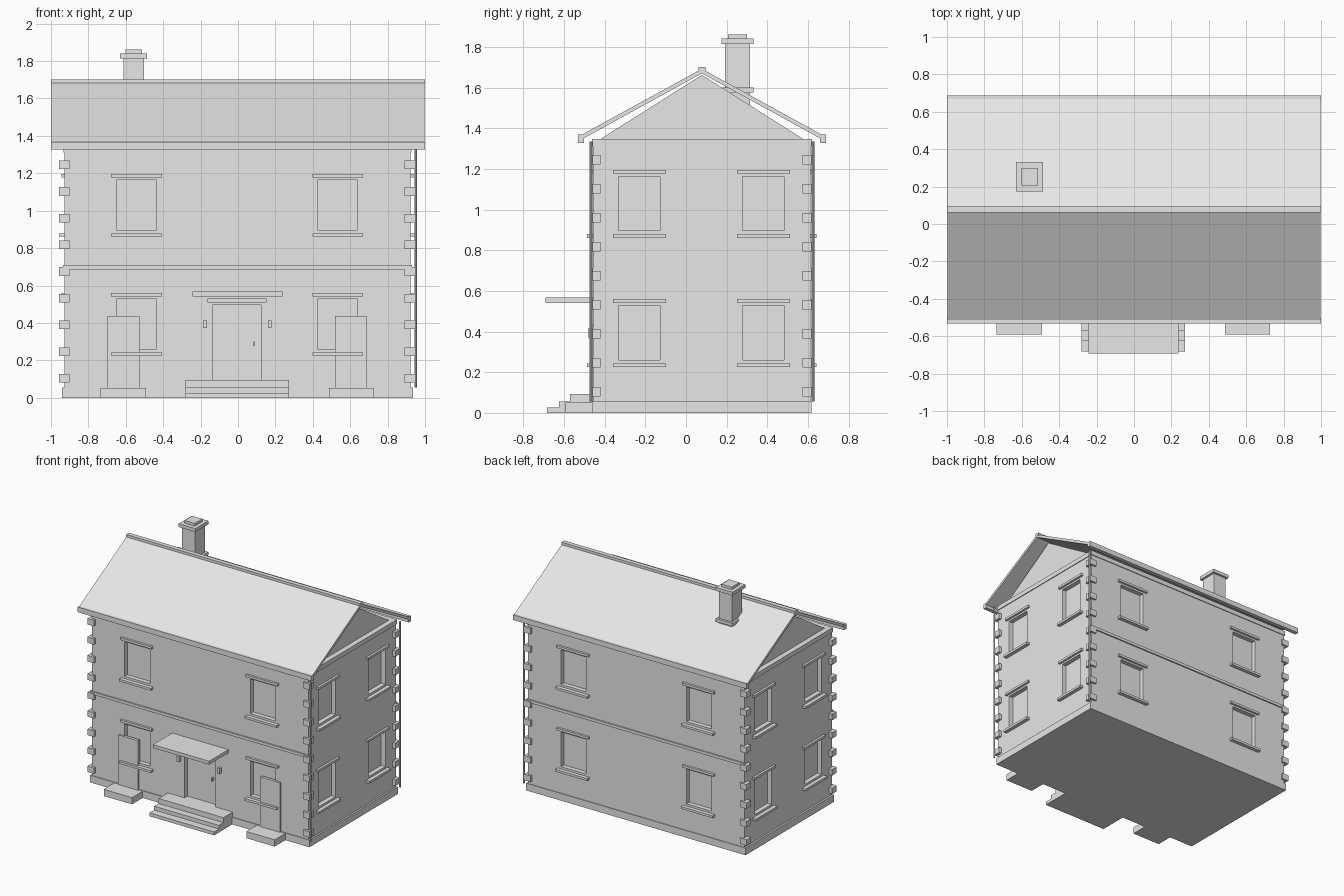
import bpy
import bmesh
from mathutils import Matrix, Vector

cube = bpy.data.objects.get("Cube")
if cube:
    bpy.data.objects.remove(cube)

mat = bpy.data.materials.new("light_grey")
mat.use_nodes = True
grey = (0.8, 0.8, 0.8, 1)
mat.diffuse_color = grey
mat.node_tree.nodes["Principled BSDF"].inputs["Base Color"].default_value = grey


def finish(name, bm):
    bmesh.ops.recalc_face_normals(bm, faces=bm.faces)
    mesh = bpy.data.meshes.new(name)
    bm.to_mesh(mesh)
    bm.free()
    mesh.materials.append(mat)
    obj = bpy.data.objects.new(name, mesh)
    bpy.context.scene.collection.objects.link(obj)
    return obj


def boxes(name, *spans):
    """One object of boxes, each given as (x0, x1, y0, y1, z0, z1)."""
    bm = bmesh.new()
    for x0, x1, y0, y1, z0, z1 in spans:
        centre = Vector((x0 + x1, y0 + y1, z0 + z1)) / 2
        size = Vector((x1 - x0, y1 - y0, z1 - z0))
        bmesh.ops.create_cube(bm, size=1, matrix=Matrix.Translation(centre) @ Matrix.Diagonal(size).to_4x4())
    return finish(name, bm)


def prism(name, profile, x0, x1):
    """Extrude a (y, z) profile along x."""
    bm = bmesh.new()
    face = bm.faces.new([bm.verts.new((x0, y, z)) for y, z in profile])
    ext = bmesh.ops.extrude_face_region(bm, geom=[face])["geom"]
    bmesh.ops.translate(bm, vec=(x1 - x0, 0, 0), verts=[v for v in ext if isinstance(v, bmesh.types.BMVert)])
    return finish(name, bm)


# Main dimensions
LEFT, RIGHT, FRONT, BACK = -0.928, 0.922, -0.457, 0.613
MID = (FRONT + BACK) / 2
RECESS = 0.035


def wall_span(side, centre, half, near, far, z0, z1):
    """Box on a wall: near and far are distances outward from its surface."""
    if side in "front back":
        wall, out = (FRONT, -1) if side == "front" else (BACK, 1)
    else:
        wall, out = (LEFT, -1) if side == "right" else (RIGHT, 1)
    a, b = sorted((wall + out * near, wall + out * far))
    c, d = centre - half, centre + half
    return (c, d, a, b, z0, z1) if side in "front back" else (a, b, c, d, z0, z1)


# Windows: recess cutters, lintels and sills on all four sides
openings, lintels, sills = [], [], []
for side in ("front", "back", "left", "right"):
    long_side = side in "front back"
    centres = (-0.542, 0.533) if long_side else (-0.229, 0.381)
    half = 0.107 if long_side else 0.102
    for c in centres:
        for z in (0.26, 0.896):
            openings.append(wall_span(side, c, half, -RECESS, 0.1, z, z + 0.267))
            lintels.append(wall_span(side, c, half + 0.029, -0.01, 0.017, z + 0.281, z + 0.299))
            sills.append(wall_span(side, c, half + 0.029, -0.01, 0.029, z - 0.035, z - 0.017))
boxes("window_lintels", *lintels)
boxes("window_sills", *sills)

# Walls with the window and door recesses cut in
walls = boxes("walls", (LEFT, RIGHT, FRONT, BACK, 0.03, 1.33))
openings.append(wall_span("front", -0.005, 0.131, -RECESS, 0.1, 0.094, 0.497))
cutter = boxes("recess_cutter", *openings)
cutter.hide_render = True
mod = walls.modifiers.new("recesses", "BOOLEAN")
mod.operation = "DIFFERENCE"
mod.solver = "EXACT"
mod.object = cutter
cut_mesh = bpy.data.meshes.new_from_object(walls.evaluated_get(bpy.context.evaluated_depsgraph_get()))
walls.modifiers.clear()
walls.data = cut_mesh
bpy.data.objects.remove(cutter)

# Plinth, floor bands and top band
boxes("plinth", (-0.942, 0.935, FRONT - 0.005, BACK + 0.005, 0, 0.055))
boxes("floor_bands", *[wall_span(s, -0.003, 0.932, -0.01, 0.01, 0.687, 0.709) for s in ("front", "back")])
boxes("top_band", (LEFT - 0.006, RIGHT + 0.006, FRONT - 0.006, BACK + 0.006, 1.312, 1.347))

# Corner blocks
blocks = []
for x in (-0.929, 0.917):
    for y in (-0.447, 0.601):
        for i in range(9):
            z = 0.104 + 0.1427 * i
            blocks.append((x - 0.028, x + 0.028, y - 0.027, y + 0.027, z - 0.023, z + 0.023))
boxes("corner_blocks", *blocks)

# Gable block, sloping roof slabs, ridge cap and gutters
prism("gable", [(MID - 0.51, 1.34), (MID + 0.51, 1.34), (MID, 1.662)], LEFT + 0.035, RIGHT - 0.035)
EAVE = 0.6
prism("roof", [(MID, 1.692), (MID - EAVE, 1.363), (MID - EAVE, 1.34), (MID, 1.67),
               (MID + EAVE, 1.34), (MID + EAVE, 1.363)], -0.998, 0.998)
boxes("ridge_cap", (-1, 1, MID - 0.017, MID + 0.017, 1.68, 1.702))
boxes("gutters", *[(-1, 1, y - 0.015, y + 0.015, 1.328, 1.368) for y in (MID - 0.595, MID + 0.595)])

# Downpipes on one end
bm = bmesh.new()
for y in (FRONT - 0.011, BACK + 0.011):
    bmesh.ops.create_cone(bm, cap_ends=True, segments=10, radius1=0.007, radius2=0.007, depth=1.28,
                          matrix=Matrix.Translation((0.95, y, 0.695)))
finish("downpipes", bm)

# Chimney
cx, cy = -0.558, 0.253
boxes("chimney", *[(cx - w, cx + w, cy - d, cy + d, z0, z1) for w, d, z0, z1 in (
    (0.055, 0.062, 1.5, 1.82), (0.072, 0.079, 1.576, 1.6),
    (0.072, 0.079, 1.815, 1.841), (0.044, 0.047, 1.84, 1.861))])

# Main entrance
boxes("canopy", (-0.243, 0.238, -0.692, FRONT + 0.01, 0.541, 0.567))
boxes("door_lintel", wall_span("front", -0.005, 0.158, -0.01, 0.015, 0.51, 0.532))
boxes("door_handle", wall_span("front", 0.085, 0.004, -RECESS - 0.005, -0.01, 0.276, 0.3))
boxes("wall_lamps", *[wall_span("front", x, 0.01, -0.01, 0.025, 0.372, 0.414) for x in (-0.177, 0.17)])
prism("front_steps", [(FRONT, 0), (-0.683, 0), (-0.683, 0.026), (-0.624, 0.026), (-0.624, 0.055),
                      (-0.57, 0.055), (-0.57, 0.094), (FRONT, 0.094)], -0.28, 0.274)

# Side doors with a single step each
boxes("side_doors", *[wall_span("front", x, 0.085, -0.01, 0.012, 0.05, 0.436) for x in (-0.612, 0.603)])
boxes("side_steps", *[(x - 0.121, x + 0.121, -0.592, FRONT, 0, 0.052) for x in (-0.613, 0.607)])
